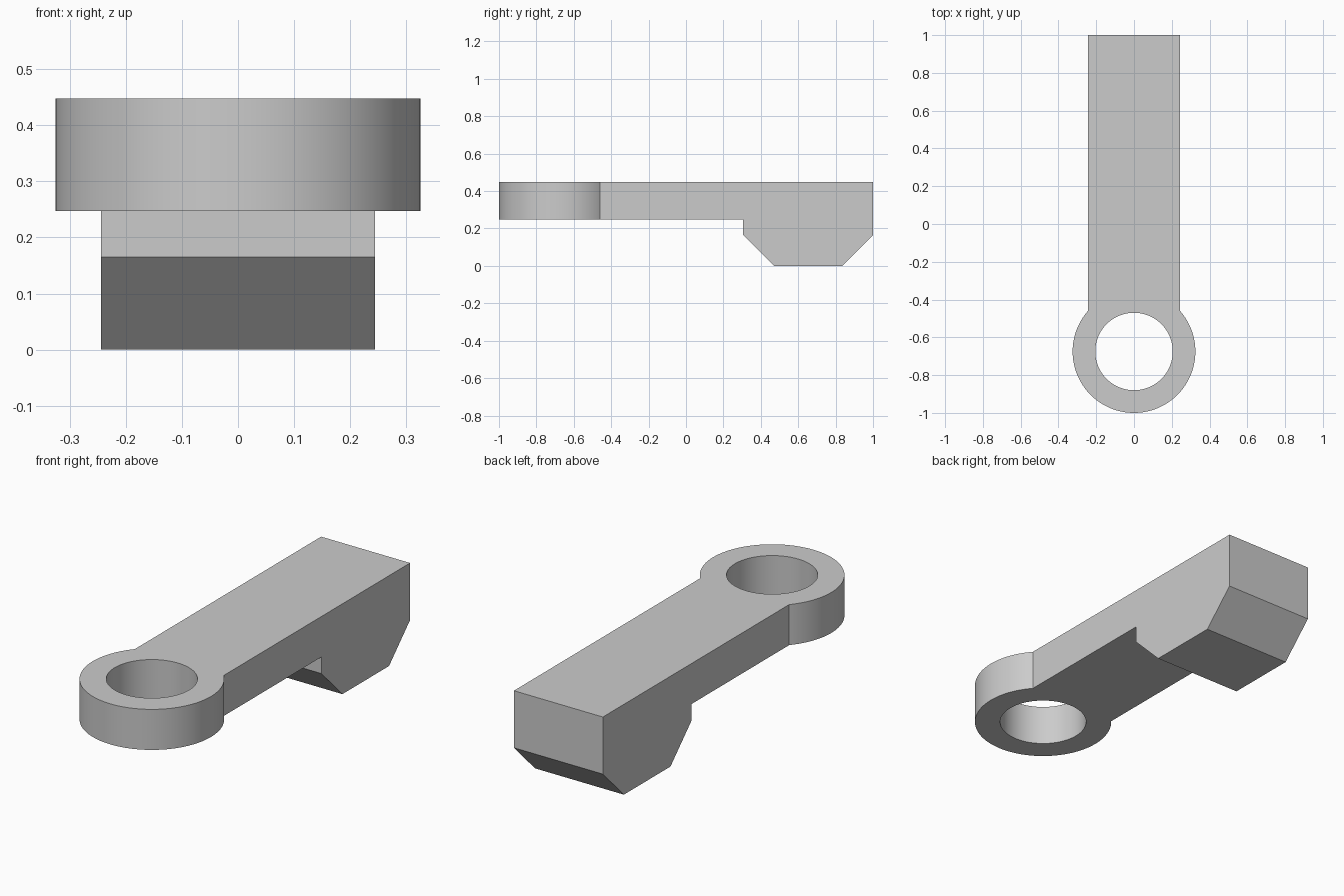
import bpy, bmesh, math

cube = bpy.data.objects.get("Cube")
if cube:
    bpy.data.objects.remove(cube, do_unlink=True)

HALF_WIDTH = 0.244
TOP, UNDERSIDE = 0.448, 0.247
EYE_Y, EYE_RADIUS, HOLE_RADIUS = -0.675, 0.325, 0.205

grey = bpy.data.materials.new("light_grey")
grey.use_nodes = True
grey.diffuse_color = (0.6, 0.6, 0.6, 1)
grey.node_tree.nodes["Principled BSDF"].inputs["Base Color"].default_value = (0.6, 0.6, 0.6, 1)


def make_object(name, bm):
    bmesh.ops.recalc_face_normals(bm, faces=bm.faces)
    mesh = bpy.data.meshes.new(name)
    bm.to_mesh(mesh)
    bm.free()
    mesh.materials.append(grey)
    obj = bpy.data.objects.new(name, mesh)
    bpy.context.collection.objects.link(obj)
    return obj


def extrude_profile(name, points):
    """Extrude a (y, z) side profile across the full width."""
    bm = bmesh.new()
    face = bm.faces.new([bm.verts.new((-HALF_WIDTH, y, z)) for y, z in points])
    grown = bmesh.ops.extrude_face_region(bm, geom=[face])["geom"]
    verts = [v for v in grown if isinstance(v, bmesh.types.BMVert)]
    bmesh.ops.translate(bm, verts=verts, vec=(2 * HALF_WIDTH, 0, 0))
    return make_object(name, bm)


def eye_cylinder(name, radius, bottom, top):
    bm = bmesh.new()
    bmesh.ops.create_cone(bm, cap_ends=True, segments=128, radius1=radius,
                          radius2=radius, depth=top - bottom)
    bmesh.ops.translate(bm, verts=bm.verts, vec=(0, EYE_Y, (top + bottom) / 2))
    return make_object(name, bm)


def combine(target, other, operation):
    mod = target.modifiers.new(operation.lower(), 'BOOLEAN')
    mod.operation, mod.solver, mod.object = operation, 'EXACT', other
    bpy.context.view_layer.objects.active = target
    bpy.ops.object.modifier_apply(modifier=mod.name)
    bpy.data.objects.remove(other, do_unlink=True)


# Straight arm with a chamfered foot under its back end
arm = extrude_profile("lever_arm", [
    (EYE_Y, TOP), (EYE_Y, UNDERSIDE), (0.305, UNDERSIDE), (0.305, 0.165),
    (0.47, 0), (0.835, 0), (1, 0.165), (1, TOP)])

# Round eye joined to the front end, then bored through
combine(arm, eye_cylinder("eye_disc", EYE_RADIUS, UNDERSIDE, TOP), 'UNION')
combine(arm, eye_cylinder("bore_cutter", HOLE_RADIUS, 0, 1), 'DIFFERENCE')

# Smooth round walls, crisp edges
bpy.ops.object.select_all(action='DESELECT')
arm.select_set(True)
bpy.context.view_layer.objects.active = arm
bpy.ops.object.shade_smooth_by_angle(angle=math.radians(30))
